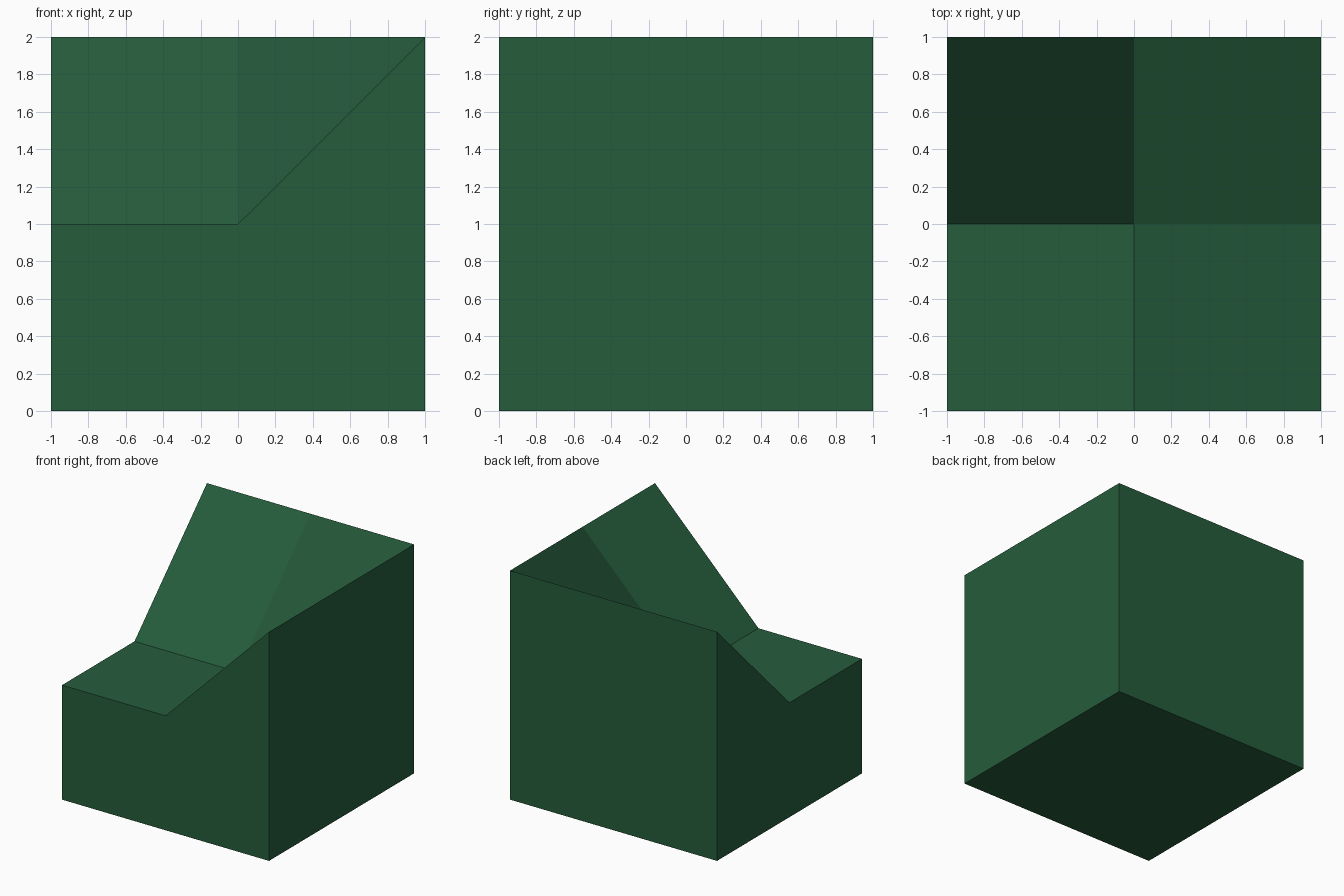
import bpy, bmesh

if "Cube" in bpy.data.objects:
    bpy.data.objects.remove(bpy.data.objects["Cube"])

# Dark green paint
green = bpy.data.materials.new("dark green")
green.diffuse_color = (0.019, 0.107, 0.045, 1)
green.use_nodes = True
green.node_tree.nodes["Principled BSDF"].inputs["Base Color"].default_value = green.diffuse_color

bm = bmesh.new()
steps = (-1, 0, 1)

# Top surface: a low flat corner with slopes rising to the right and back
top = {(x, y): bm.verts.new((x, y, 1 + max(0, x, y))) for x in steps for y in steps}
for x in (-1, 0):
    for y in (-1, 0):
        bm.faces.new([top[p] for p in ((x, y), (x + 1, y), (x + 1, y + 1), (x, y + 1))])

# Upright walls and the base, one face per side
base = {(x, y): bm.verts.new((x, y, 0)) for x in (-1, 1) for y in (-1, 1)}
corners = ((-1, -1), (1, -1), (1, 1), (-1, 1))
for a, b in zip(corners, corners[1:] + corners[:1]):
    middle = ((a[0] + b[0]) // 2, (a[1] + b[1]) // 2)
    bm.faces.new([base[a], base[b], top[b], top[middle], top[a]])
bm.faces.new([base[c] for c in reversed(corners)])

mesh = bpy.data.meshes.new("sloped_corner_block")
bm.to_mesh(mesh)
bm.free()
mesh.materials.append(green)
block = bpy.data.objects.new("sloped_corner_block", mesh)
bpy.context.collection.objects.link(block)
